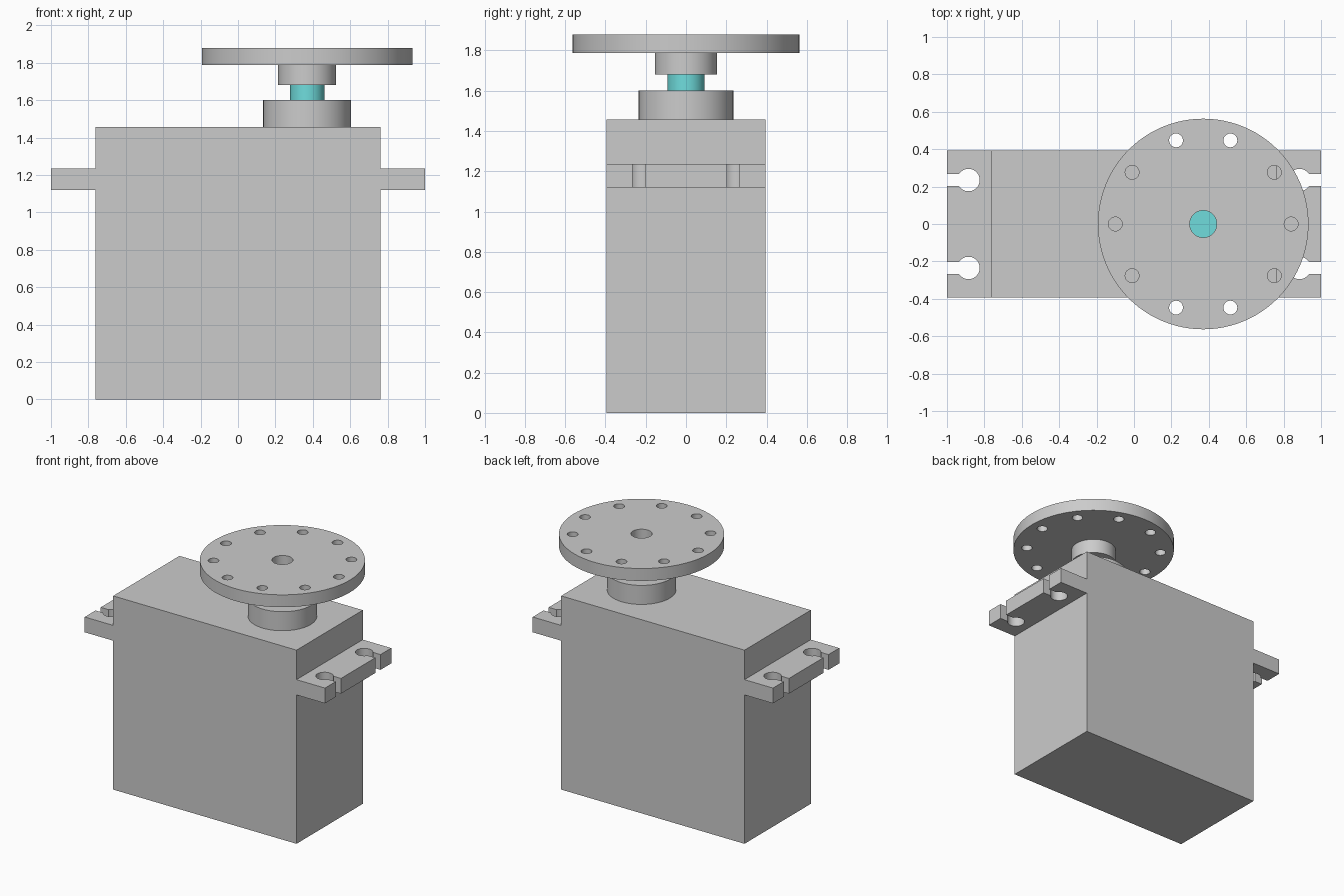
import bpy, bmesh
from math import sin, cos, pi, asin, radians
from mathutils import Matrix

if "Cube" in bpy.data.objects:
    bpy.data.objects.remove(bpy.data.objects["Cube"])

AX = 0.37      # x of the output shaft


def finish(name, bm):
    bmesh.ops.recalc_face_normals(bm, faces=bm.faces)
    me = bpy.data.meshes.new(name)
    bm.to_mesh(me)
    bm.free()
    ob = bpy.data.objects.new(name, me)
    bpy.context.collection.objects.link(ob)
    return ob


def prism(name, loops, z0, z1, matrix=Matrix()):
    """One object made of closed outlines extruded from z0 to z1."""
    bm = bmesh.new()
    for loop in loops:
        lo = [bm.verts.new(matrix @ Matrix.Translation((x, y, z0)).translation) for x, y in loop]
        hi = [bm.verts.new(matrix @ Matrix.Translation((x, y, z1)).translation) for x, y in loop]
        bm.faces.new(lo)
        bm.faces.new(hi)
        n = len(loop)
        for i in range(n):
            j = (i + 1) % n
            bm.faces.new((lo[i], lo[j], hi[j], hi[i]))
    return finish(name, bm)


def lathe(name, profile, n=96):
    """Closed (radius, z) profile revolved around the shaft axis."""
    bm = bmesh.new()
    rings = [[bm.verts.new((AX + r * cos(2 * pi * k / n), r * sin(2 * pi * k / n), z))
              for r, z in profile] for k in range(n)]
    m = len(profile)
    for k in range(n):
        a, b = rings[k], rings[(k + 1) % n]
        for i in range(m):
            j = (i + 1) % m
            bm.faces.new((a[i], b[i], b[j], a[j]))
    return finish(name, bm)


def circle(x, y, r, n=32):
    return [(x + r * cos(2 * pi * k / n), y + r * sin(2 * pi * k / n)) for k in range(n)]


def select(ob):
    bpy.ops.object.select_all(action='DESELECT')
    ob.select_set(True)
    bpy.context.view_layer.objects.active = ob


def cut(ob, cutter):
    mod = ob.modifiers.new("cut", 'BOOLEAN')
    mod.operation = 'DIFFERENCE'
    mod.solver = 'EXACT'
    mod.object = cutter
    select(ob)
    bpy.ops.object.modifier_apply(modifier=mod.name)
    bpy.data.objects.remove(cutter)


def smooth(ob):
    select(ob)
    bpy.ops.object.shade_smooth_by_angle(angle=radians(30))


# Case with mounting ears, extruded from its front outline
half = [(0.763, 0), (0.763, 1.12), (1, 1.12), (1, 1.235), (0.763, 1.235), (0.763, 1.457)]
outline = half + [(-x, z) for x, z in reversed(half)]
case = prism("servo_case", [outline], -0.394, 0.394, Matrix.Rotation(pi / 2, 4, 'X'))


# Keyhole slots in the ears
def keyhole(sx, sy, r=0.06, w=0.031, n=28):
    a = asin(w / r)
    arc = [a + (2 * pi - 2 * a) * k / n for k in range(n + 1)]
    pts = [(1.1, -w), (1.1, w)] + [(0.885 + r * cos(t), r * sin(t)) for t in arc]
    return [(sx * x, sy * 0.235 + y) for x, y in pts]


slots = prism("slot_cutter", [keyhole(sx, sy) for sx in (-1, 1) for sy in (-1, 1)], 1.05, 1.3)
cut(case, slots)
smooth(case)

# Round collar on top of the case
collar = prism("shaft_collar", [circle(AX, 0, 0.235, 96)], 1.457, 1.6)
smooth(collar)

# Output shaft
shaft = prism("output_shaft", [circle(AX, 0, 0.092, 64)], 1.6, 1.787)
smooth(shaft)
mat = bpy.data.materials.new("shaft_cyan")
mat.diffuse_color = (0.16, 0.72, 0.72, 1)
mat.use_nodes = True
mat.node_tree.nodes["Principled BSDF"].inputs["Base Color"].default_value = mat.diffuse_color
shaft.data.materials.append(mat)

# Round horn: hub and disc with a centre bore, then a ring of screw holes
horn = lathe("horn_disc", [(0.092, 1.68), (0.155, 1.68), (0.155, 1.787), (0.563, 1.787),
                           (0.563, 1.88), (0.072, 1.88), (0.072, 1.787), (0.092, 1.787)])
holes = prism("hole_cutter", [circle(AX + 0.47 * cos(k * pi / 5), 0.47 * sin(k * pi / 5), 0.037)
                              for k in range(10)], 1.75, 1.95)
cut(horn, holes)
smooth(horn)
